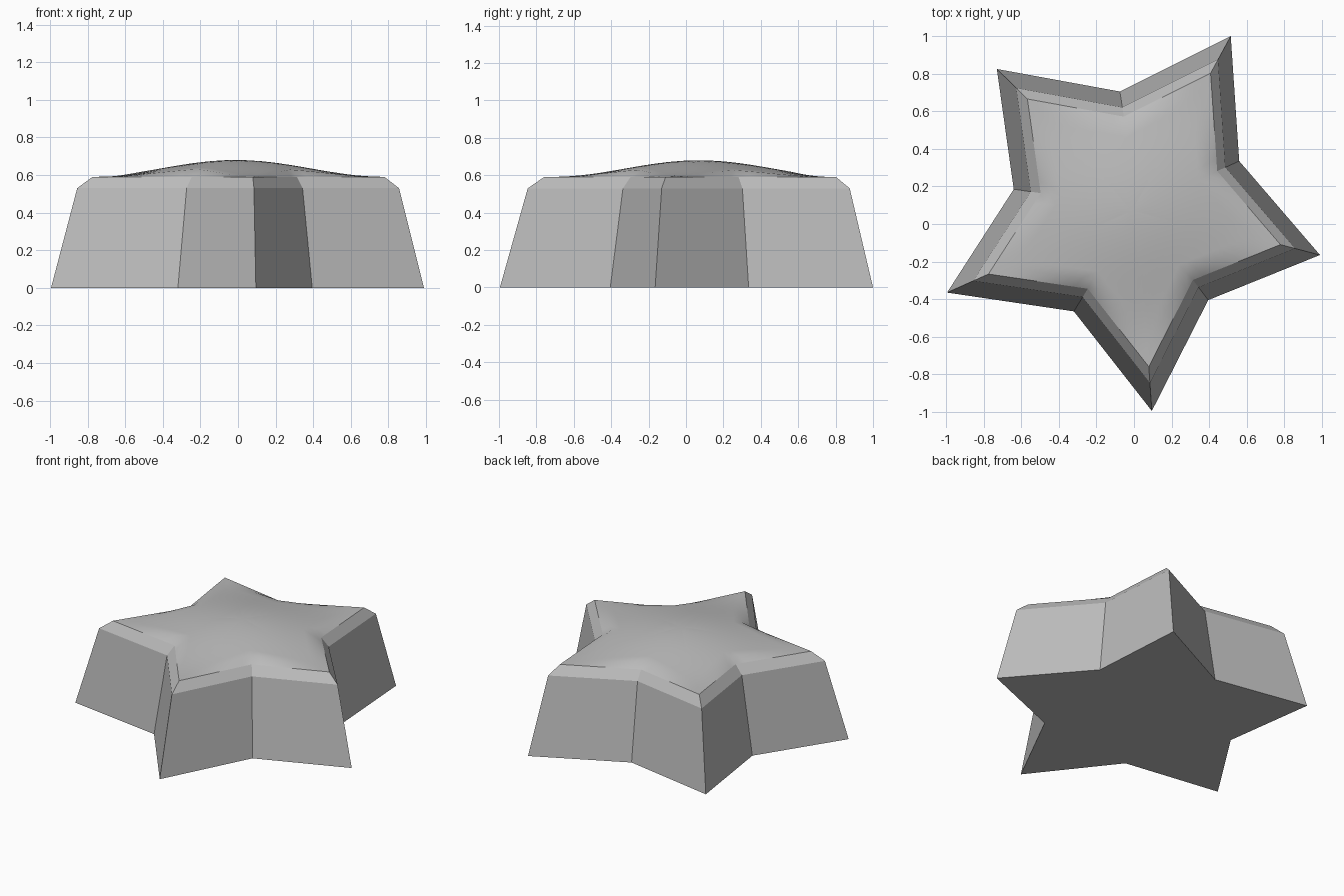
import bpy
import bmesh
from math import cos, pi
from mathutils import Vector

cube = bpy.data.objects.get("Cube")
if cube:
    bpy.data.objects.remove(cube, do_unlink=True)

grey = bpy.data.materials.new("plain_grey")
grey.use_nodes = True
colour = (0.5, 0.5, 0.5, 1)
grey.diffuse_color = colour
grey.node_tree.nodes["Principled BSDF"].inputs["Base Color"].default_value = colour

# Footprint: tips and valleys in turn, counter-clockwise
OUTLINE = [Vector(p) for p in (
    (0.515, 1.0), (-0.075, 0.705), (-0.73, 0.825), (-0.64, 0.185),
    (-0.995, -0.365), (-0.32, -0.465), (0.095, -0.995), (0.395, -0.405),
    (0.99, -0.165), (0.56, 0.335))]
TAPER_CENTRE = Vector((0.02, 0.09))
DOME_CENTRE = Vector((-0.012, 0.07))
SHOULDER_Z, RIM_Z, DOME_H, DOME_R = 0.53, 0.59, 0.09, 0.8
STEPS, RINGS = 8, 9


def tapered(scale):
    return [TAPER_CENTRE + (p - TAPER_CENTRE) * scale for p in OUTLINE]


def subdivided(points):
    return [a.lerp(b, i / STEPS)
            for a, b in zip(points, points[1:] + points[:1]) for i in range(STEPS)]


def dome_z(p):
    r = min((p - DOME_CENTRE).length / DOME_R, 1)
    return RIM_Z + DOME_H * 0.5 * (1 + cos(pi * r))


bm = bmesh.new()


def add_ring(points, height):
    return [bm.verts.new((p.x, p.y, height(p))) for p in points]


def bridge(low, high, smooth):
    n = len(low)
    for i in range(n):
        j = (i + 1) % n
        bm.faces.new((low[i], low[j], high[j], high[i])).smooth = smooth


# Underside, leaning walls and chamfer
base = add_ring(subdivided(OUTLINE), lambda p: 0)
shoulder = add_ring(subdivided(tapered(0.863)), lambda p: SHOULDER_Z)
rim_points = subdivided(tapered(0.783))
rim = add_ring(rim_points, lambda p: RIM_Z)
bm.faces.new(base[::-1])
bridge(base, shoulder, False)
bridge(shoulder, rim, False)

# Softly swelling top inside the level rim
previous = rim
for k in range(RINGS - 1, 0, -1):
    ring = add_ring([DOME_CENTRE.lerp(p, k / RINGS) for p in rim_points], dome_z)
    bridge(previous, ring, True)
    previous = ring
apex = bm.verts.new((*DOME_CENTRE, RIM_Z + DOME_H))
for i, v in enumerate(previous):
    bm.faces.new((v, previous[(i + 1) % len(previous)], apex)).smooth = True

mesh = bpy.data.meshes.new("star_block")
bm.to_mesh(mesh)
bm.free()
mesh.materials.append(grey)
star = bpy.data.objects.new("star_block", mesh)
bpy.context.collection.objects.link(star)
